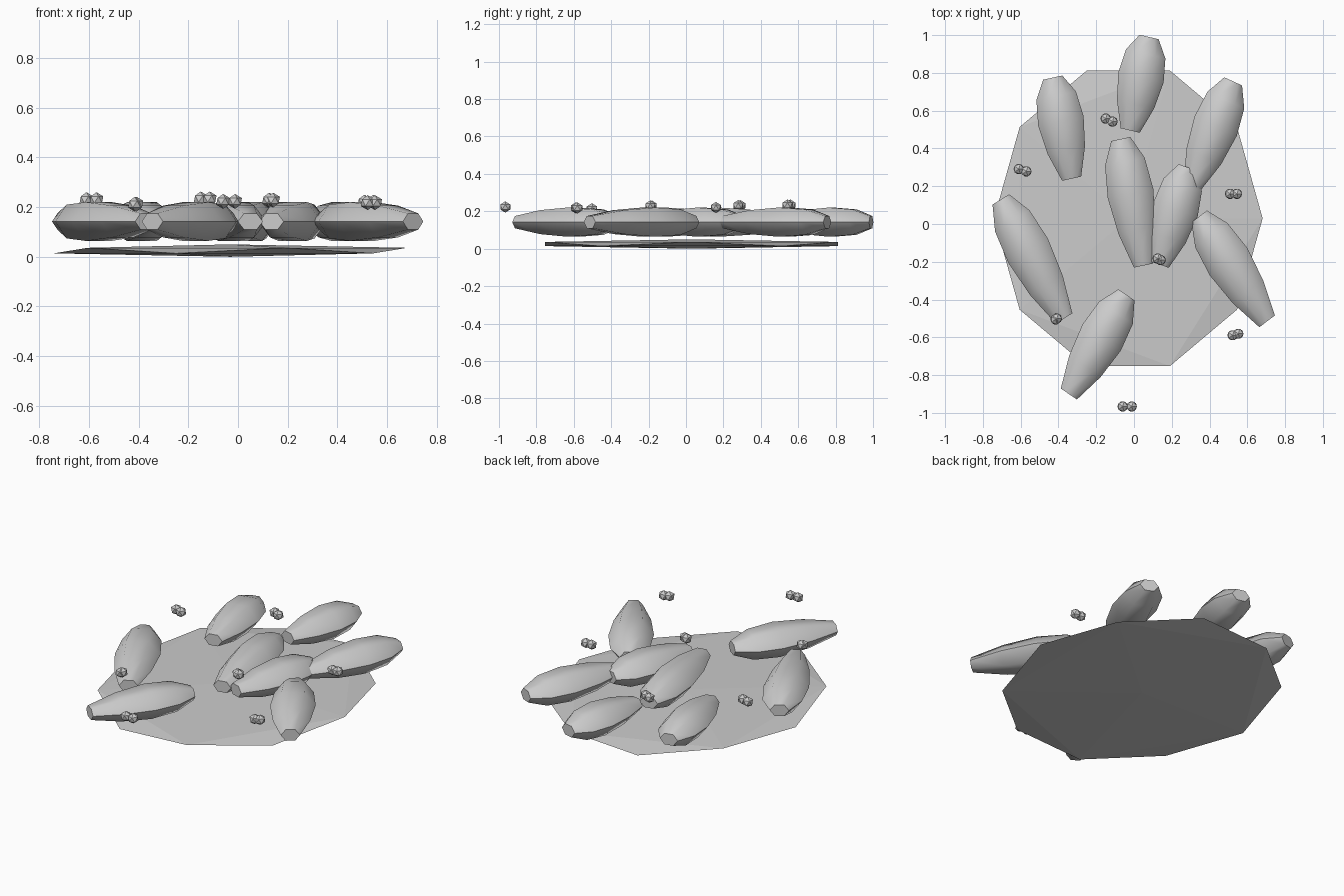
import bpy, bmesh
from mathutils import Vector

if "Cube" in bpy.data.objects:
    bpy.data.objects.remove(bpy.data.objects["Cube"])


def finish(name, bm):
    bmesh.ops.recalc_face_normals(bm, faces=bm.faces)
    mesh = bpy.data.meshes.new(name)
    bm.to_mesh(mesh)
    bm.free()
    ob = bpy.data.objects.new(name, mesh)
    bpy.context.collection.objects.link(ob)
    return ob


def ball(name, center, scale):
    bm = bmesh.new()
    bmesh.ops.create_icosphere(bm, subdivisions=1, radius=1)
    bmesh.ops.scale(bm, vec=scale, verts=bm.verts)
    bmesh.ops.translate(bm, vec=center, verts=bm.verts)
    return finish(name, bm)


# position along the length, relative thickness
PROFILE = [(0, .42), (.18, .87), (.43, 1), (.72, .82), (1, .42)]
HEX = [(1, 0), (.5, 1), (-.5, 1), (-1, 0), (-.5, -1), (.5, -1)]


def grain(name, head, tail, half_w=.123, half_h=.078, z=.142):
    """Flattened six-sided spindle lying between two points."""
    a, b = Vector((*head, z)), Vector((*tail, z))
    d = (b - a).normalized()
    side = Vector((-d.y, d.x * 1.17, 0)).normalized()
    bm = bmesh.new()
    rings = []
    for t, r in PROFILE:
        c = a.lerp(b, t)
        rings.append([bm.verts.new(c + side * (u * r * half_w)
                                   + Vector((0, 0, v * r * half_h)))
                      for u, v in HEX])
    for r0, r1 in zip(rings, rings[1:]):
        for i in range(6):
            j = (i + 1) % 6
            bm.faces.new((r0[i], r0[j], r1[j], r1[i]))
    bm.faces.new(rings[0])
    bm.faces.new(rings[-1])
    ob = finish(name, bm)
    bpy.ops.object.select_all(action='DESELECT')
    ob.select_set(True)
    bpy.context.view_layer.objects.active = ob
    bpy.ops.object.shade_smooth_by_angle(angle=.96)
    return ob


# Flat ten-cornered base
ball("base_patch", (-.03, .03, .025), (.795, .92, .025))

# Large spindle pieces: head and tail ends
GRAINS = [((-.43, .775), (-.33, .24)), ((.08, .99), (-.02, .495)),
          ((.525, .755), (.31, .205)), ((-.07, .45), (.05, -.22)),
          ((.285, .30), (.135, -.215)), ((.345, .04), (.705, -.515)),
          ((-.705, .13), (-.37, -.50)), ((-.04, -.375), (-.345, -.90))]
for i, (h, t) in enumerate(GRAINS):
    grain(f"leaf_{i + 1}", h, t)

# Small beads in pairs: midpoint and half offset
PAIRS = [(-.59, .285, .23, .02, -.006), (-.132, .55, .233, .018, -.008),
         (.527, .16, .22, .018, 0), (.133, -.187, .228, .008, -.004),
         (-.412, -.503, .212, .003, .002), (.537, -.585, .218, .015, .004),
         (-.036, -.966, .223, .024, 0)]
for i, (x, y, z, dx, dy) in enumerate(PAIRS):
    for s, tag in ((-1, "a"), (1, "b")):
        ball(f"bead_{i + 1}_{tag}", (x + s * dx, y + s * dy, z), (.031, .031, .03))
